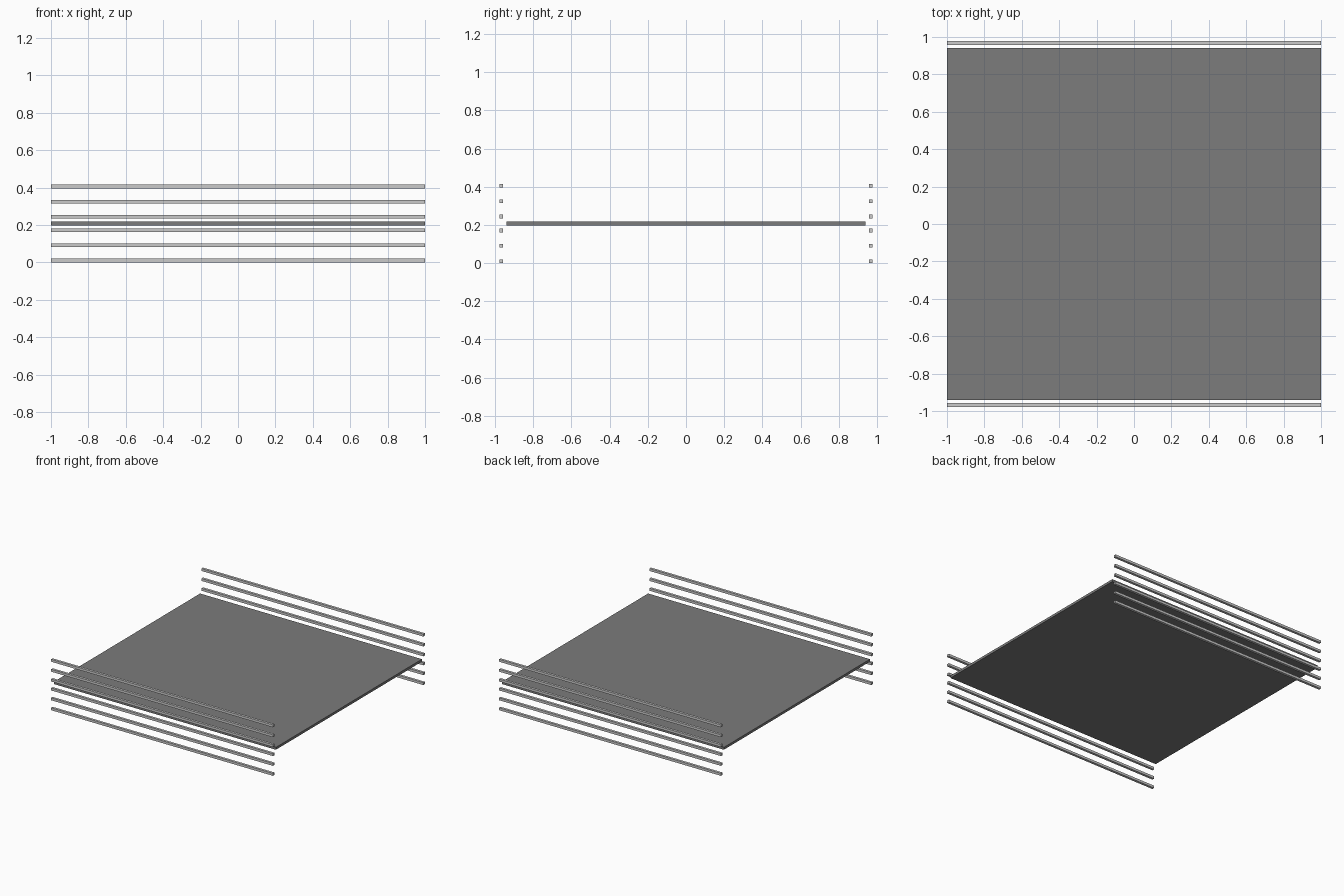
import bpy

if "Cube" in bpy.data.objects:
    bpy.data.objects.remove(bpy.data.objects["Cube"])


def box(name, center, size):
    bpy.ops.mesh.primitive_cube_add(size=1, location=center)
    ob = bpy.context.object
    ob.name = name
    ob.scale = size
    bpy.ops.object.transform_apply(location=False, rotation=False, scale=True)
    return ob


# Thin flat panel at mid height, darker than the rails
panel = box("panel", (0, 0, 0.208), (2.0, 1.88, 0.02))
dark = bpy.data.materials.new("dark_grey")
dark.diffuse_color = (0.2, 0.2, 0.2, 1)
dark.use_nodes = True
dark.node_tree.nodes["Principled BSDF"].inputs["Base Color"].default_value = dark.diffuse_color
panel.data.materials.append(dark)

# Two stacks of three square rails on each side, above and below the panel
for side, y in (("front", -0.968), ("back", 0.968)):
    for level, z in enumerate((0.01, 0.091, 0.171, 0.244, 0.324, 0.405)):
        box(f"{side}_rail_{level + 1}", (0, y, z), (2.0, 0.02, 0.02))
